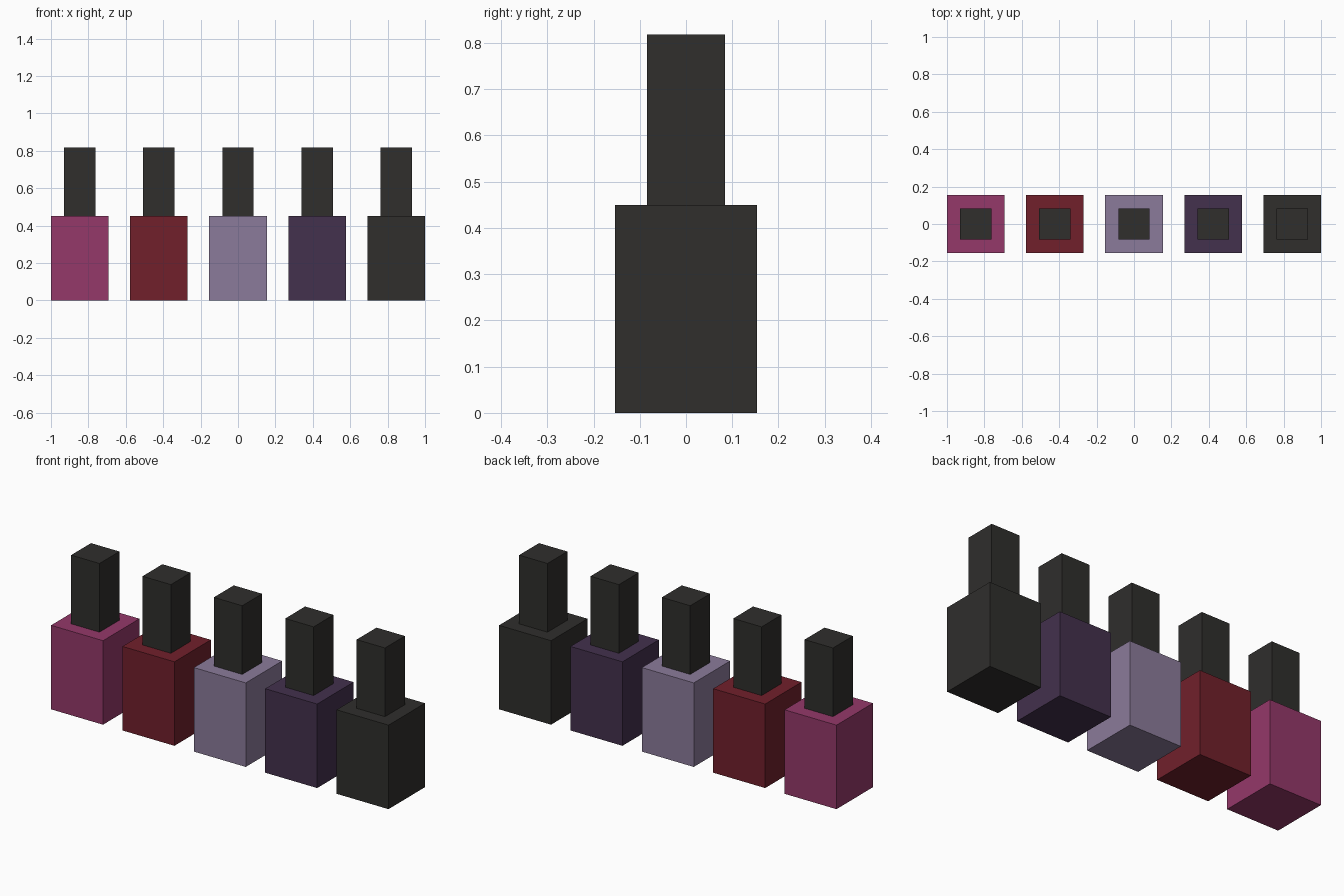
import bpy

if "Cube" in bpy.data.objects:
    bpy.data.objects.remove(bpy.data.objects["Cube"])

BODY_W, BODY_H = 0.308, 0.45
CAP_W, CAP_H = 0.168, 0.368
SPACING = 0.423


def material(name, rgb):
    # screen colour to linear
    mat = bpy.data.materials.new(name)
    mat.diffuse_color = (*[(c / 255) ** 2.2 for c in rgb], 1)
    mat.use_nodes = True
    mat.node_tree.nodes["Principled BSDF"].inputs["Base Color"].default_value = mat.diffuse_color
    return mat


def box(name, x, z, width, height, mat):
    # square block standing on height z
    bpy.ops.mesh.primitive_cube_add(size=1, location=(x, 0, z + height / 2))
    obj = bpy.context.object
    obj.name = name
    obj.scale = (width, width, height)
    bpy.ops.object.transform_apply(location=False, rotation=False, scale=True)
    obj.data.materials.append(mat)


black = material("black", (51, 50, 48))
colours = [
    material("pink", (147, 59, 105)),
    material("red", (112, 37, 47)),
    material("lilac", (138, 122, 153)),
    material("purple", (69, 52, 78)),
    black,
]

# Row of five polish bottles, each with a tall cap
for i, mat in enumerate(colours):
    x = (i - 2) * SPACING
    box(f"bottle_{mat.name}", x, 0, BODY_W, BODY_H, mat)
    box(f"cap_{mat.name}", x, BODY_H, CAP_W, CAP_H, black)
